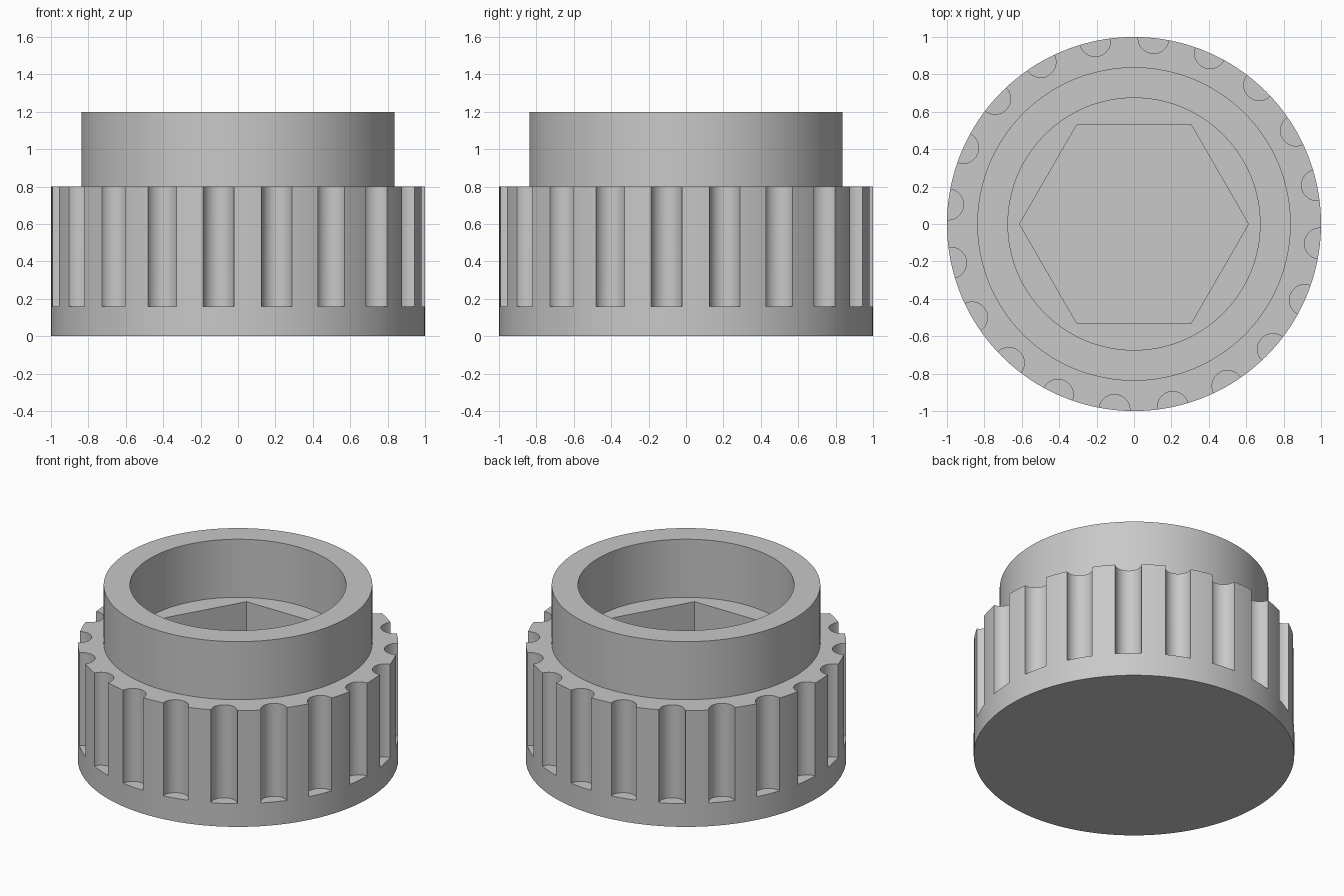
import bpy, bmesh, math

if "Cube" in bpy.data.objects:
    bpy.data.objects.remove(bpy.data.objects["Cube"])

SEGS = 160
GROOVES = 20

grey = bpy.data.materials.new("light_grey")
grey.diffuse_color = (0.58, 0.58, 0.58, 1.0)
grey.use_nodes = True
grey.node_tree.nodes["Principled BSDF"].inputs["Base Color"].default_value = grey.diffuse_color


def ring(bm, radius, z, sides, cx=0.0, cy=0.0, start=0.0):
    step = math.tau / sides
    return [bm.verts.new((cx + radius * math.cos(start + i * step),
                          cy + radius * math.sin(start + i * step), z))
            for i in range(sides)]


def loft(bm, rings):
    """Close a stack of rings into a capped solid."""
    for a, b in zip(rings, rings[1:]):
        for i in range(len(a)):
            j = (i + 1) % len(a)
            bm.faces.new((a[i], a[j], b[j], b[i]))
    bm.faces.new(rings[0][::-1])
    bm.faces.new(rings[-1])


def make_object(name, bm):
    bmesh.ops.recalc_face_normals(bm, faces=bm.faces[:])
    mesh = bpy.data.meshes.new(name)
    bm.to_mesh(mesh)
    bm.free()
    mesh.materials.append(grey)
    obj = bpy.data.objects.new(name, mesh)
    bpy.context.collection.objects.link(obj)
    return obj


def cut(target, cutter):
    cutter.hide_render = True
    mod = target.modifiers.new("cut", 'BOOLEAN')
    mod.operation = 'DIFFERENCE'
    mod.solver = 'EXACT'
    mod.object = cutter
    bpy.ops.object.select_all(action='DESELECT')
    target.select_set(True)
    bpy.context.view_layer.objects.active = target
    bpy.ops.object.modifier_apply(modifier=mod.name)
    bpy.data.objects.remove(cutter)


# Knob body: wide grip, narrower collar, round bore down to the grip's top
bm = bmesh.new()
profile = [(1.0, 0.0), (1.0, 0.8), (0.838, 0.8), (0.838, 1.2),
           (0.674, 1.2), (0.674, 0.8)]
loft(bm, [ring(bm, r, z, SEGS) for r, z in profile])
knob = make_object("grip_knob", bm)

# Hexagonal socket below the bore
bm = bmesh.new()
loft(bm, [ring(bm, 0.612, z, 6) for z in (0.16, 1.0)])
cut(knob, make_object("hex_socket_cutter", bm))

# Round finger grooves, open at the top of the grip
bm = bmesh.new()
for k in range(GROOVES):
    a = math.radians(-6) + math.tau * k / GROOVES
    x, y = math.cos(a), math.sin(a)
    loft(bm, [ring(bm, 0.083, z, 32, x, y, a) for z in (0.16, 0.9)])
cut(knob, make_object("groove_cutter", bm))

bpy.ops.object.shade_smooth_by_angle(angle=math.radians(30))
